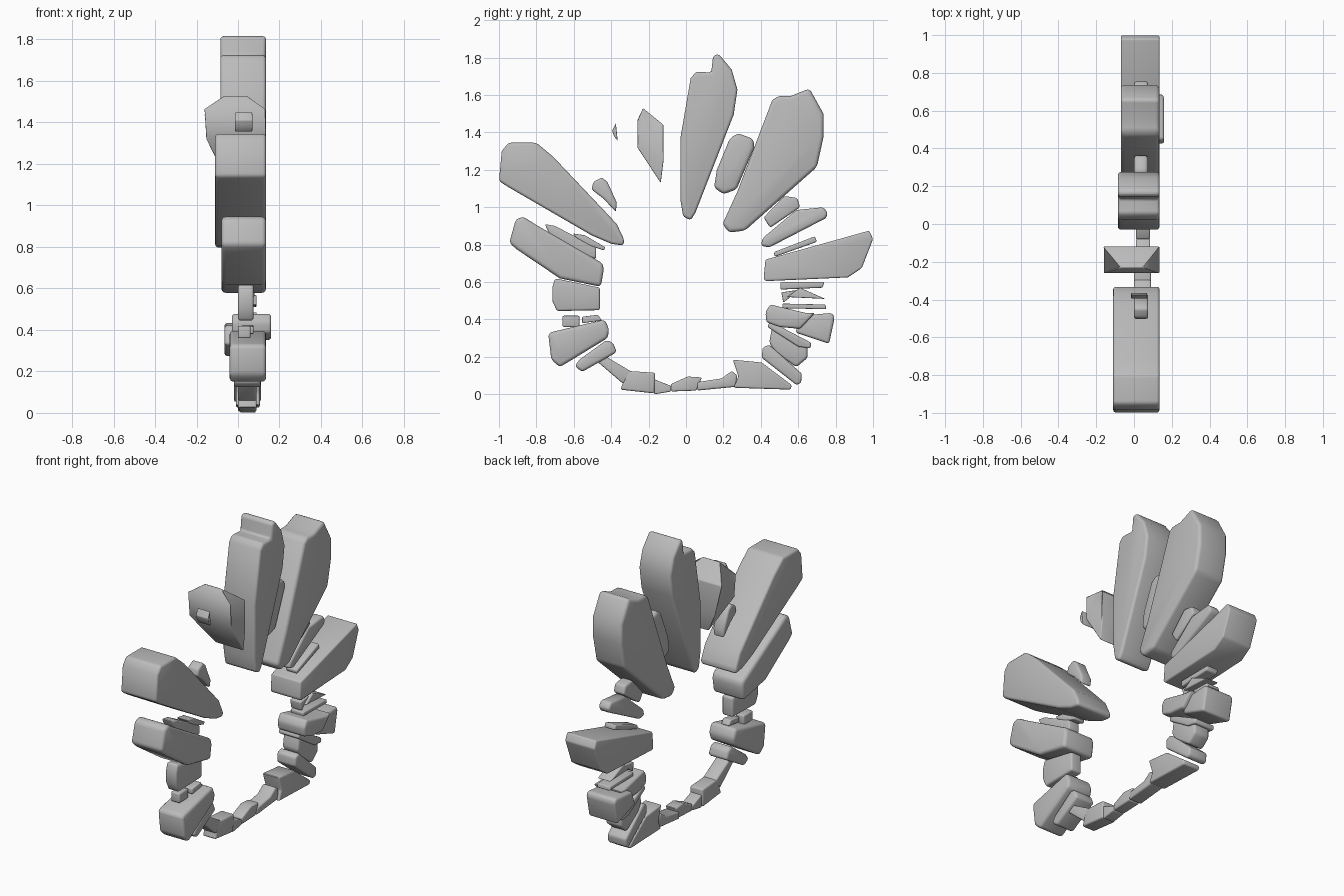
import bpy, bmesh

stone = bpy.data.materials.new("grey stone")
stone.diffuse_color = (0.5, 0.5, 0.5, 1)


def rock(name, x0, x1, outline, bevel=0.02, shape=None):
    """Extrude a (y, z) outline between x0 and x1 and round its rims."""
    bm = bmesh.new()
    pts = list(zip(outline[::2], outline[1::2]))
    sides = []
    for x in (x0, x1):
        sides.append([bm.verts.new((shape(x, z) if shape else x, y, z)) for y, z in pts])
    bm.faces.new(sides[0])
    bm.faces.new(sides[1][::-1])
    n = len(pts)
    for i in range(n):
        j = (i + 1) % n
        bm.faces.new((sides[0][j], sides[0][i], sides[1][i], sides[1][j]))
    bmesh.ops.recalc_face_normals(bm, faces=bm.faces[:])
    mesh = bpy.data.meshes.new(name)
    bm.to_mesh(mesh)
    bm.free()
    mesh.materials.append(stone)
    ob = bpy.data.objects.new(name, mesh)
    bpy.context.collection.objects.link(ob)
    mod = ob.modifiers.new("rounding", 'BEVEL')
    mod.width = bevel
    mod.segments = 3
    mod.limit_method = 'ANGLE'
    mod.angle_limit = 0.6
    bpy.ops.object.select_all(action='DESELECT')
    ob.select_set(True)
    bpy.context.view_layer.objects.active = ob
    bpy.ops.object.modifier_apply(modifier=mod.name)
    bpy.ops.object.shade_smooth_by_angle(angle=0.6)


# large shards, front to back
rock("front_upper_shard", -.11, .135, [
    -1, 1.14, -.985, 1.30, -.95, 1.345, -.80, 1.345, -.71, 1.27, -.44, .985, -.37, .91,
    -.33, .825, -.335, .795, -.40, .805, -.505, .85, -.945, 1.105])
rock("front_lower_shard", -.08, .135, [
    -.945, .81, -.91, .935, -.87, .95, -.80, .905, -.445, .70, -.44, .665, -.455, .575,
    -.675, .62, -.905, .775])
rock("tall_shard", -.085, .135, [
    -.03, 1.04, -.03, 1.37, .025, 1.69, .055, 1.725, .135, 1.72, .145, 1.81, .175, 1.82,
    .245, 1.735, .275, 1.63, .255, 1.495, .05, .97, .025, .93, -.015, .95])
rock("back_upper_shard", -.07, .135, [
    .195, .91, .275, 1.085, .46, 1.57, .49, 1.595, .56, 1.595, .66, 1.635, .735, 1.5,
    .735, 1.375, .70, 1.215, .315, .875, .23, .865])
rock("back_lower_shard", -.07, .135, [
    .415, .62, .425, .72, .98, .875, 1, .83, .94, .675, .865, .625, .425, .605])


# floating shard, narrowing downward and peaked at the top
def wedge(x, z):
    if x < 0:
        x += max(0, 1.34 - z) * .5
    return -.01 + (x + .01) * .35 if z > 1.5 else x


rock("floating_shard", -.165, .135, [
    -.26, 1.32, -.26, 1.465, -.23, 1.53, -.12, 1.44, -.12, 1.25, -.135, 1.13], .006, wedge)
rock("floating_chip", -.015, .07, [-.395, 1.41, -.375, 1.45, -.365, 1.355, -.385, 1.38], .004)

# small stones between the shards
rock("front_pebble", 0, .075, [
    -.505, 1.095, -.495, 1.135, -.45, 1.16, -.42, 1.135, -.37, 1.025, -.375, .975, -.44, 1.045], .012)
rock("front_spacer", 0, .075, [
    -.755, .91, -.70, .90, -.48, .785, -.48, .725, -.55, .74, -.725, .845], .01)
rock("front_sliver", 0, .075, [
    -.605, .86, -.54, .85, -.43, .785, -.44, .77, -.515, .795, -.585, .835], .006)
rock("back_pebble", 0, .075, [
    .15, 1.105, .165, 1.20, .235, 1.37, .28, 1.395, .36, 1.365, .365, 1.32, .27, 1.095, .2, 1.07])
rock("back_round_stone", 0, .075, [
    .415, .945, .525, 1.06, .595, 1.05, .61, 1.0, .45, .89], .012)
rock("back_long_stone", 0, .075, [
    .40, .795, .41, .835, .59, .985, .735, 1.0, .76, .965, .745, .94, .445, .785], .015)
rock("back_sliver", 0, .075, [.47, .76, .69, .845, .70, .815, .475, .735], .008)

# front lower column
rock("front_column_block", 0, .075, [
    -.715, .57, -.70, .62, -.46, .57, -.46, .45, -.69, .445, -.715, .50], .012)
rock("front_column_chip", 0, .06, [-.66, .42, -.57, .42, -.57, .36, -.66, .36], .008)
rock("front_column_plate", .02, .075, [-.555, .415, -.47, .425, -.45, .395, -.555, .38], .006)
rock("front_column_foot", -.04, .135, [
    -.735, .31, -.73, .33, -.435, .40, -.41, .345, -.42, .30, -.675, .145, -.72, .185], .018)
rock("front_column_slab", -.02, .11, [
    -.595, .15, -.57, .185, -.425, .29, -.39, .275, -.37, .225, -.555, .12], .015)

# chain of ground stones
rock("ground_stone_1", .0, .09, [-.475, .175, -.425, .20, -.29, .12, -.335, .055], .01)
rock("ground_stone_2", .0, .09, [-.35, .025, -.315, .125, -.165, .115, -.17, .005], .01)
rock("ground_stone_3", .01, .085, [-.17, .08, -.08, .045, -.08, .015, -.17, 0], .006)
rock("ground_stone_4", .01, .085, [-.08, .055, .01, .095, .085, .09, .055, .02, -.08, .015], .008)
rock("ground_stone_5", .0, .09, [
    .06, .065, .19, .085, .245, .125, .275, .10, .265, .04, .06, .02], .01)
rock("ground_stone_6", -.01, .105, [
    .25, .185, .405, .17, .565, .05, .56, .025, .255, .035, .28, .095], .01)

# back lower column
rock("back_column_slab", -.02, .11, [
    .405, .195, .41, .25, .445, .265, .62, .11, .615, .06, .59, .05], .012)
rock("back_column_block", -.01, .10, [
    .445, .275, .46, .36, .65, .265, .65, .195, .59, .145, .475, .225], .015)
rock("back_column_plate", -.03, .11, [
    .435, .36, .45, .39, .67, .275, .665, .245, .60, .255], .01)
rock("back_column_wide_stone", -.03, .16, [
    .425, .44, .45, .48, .64, .435, .69, .435, .61, .35, .50, .36, .43, .385], .014)
rock("back_column_outer_stone", -.065, .135, [
    .615, .42, .78, .435, .795, .41, .765, .27, .585, .33], .015)
rock("back_column_sliver_1", 0, .09, [.515, .485, .745, .48, .75, .455, .515, .46], .006)
rock("back_column_sliver_2", 0, .09, [.54, .52, .61, .57, .745, .51], .006)
rock("back_column_sliver_3", 0, .08, [.505, .60, .74, .60, .73, .57, .505, .56], .008)
rock("back_column_chip", 0, .075, [.51, .545, .61, .56, .52, .49], .005)
